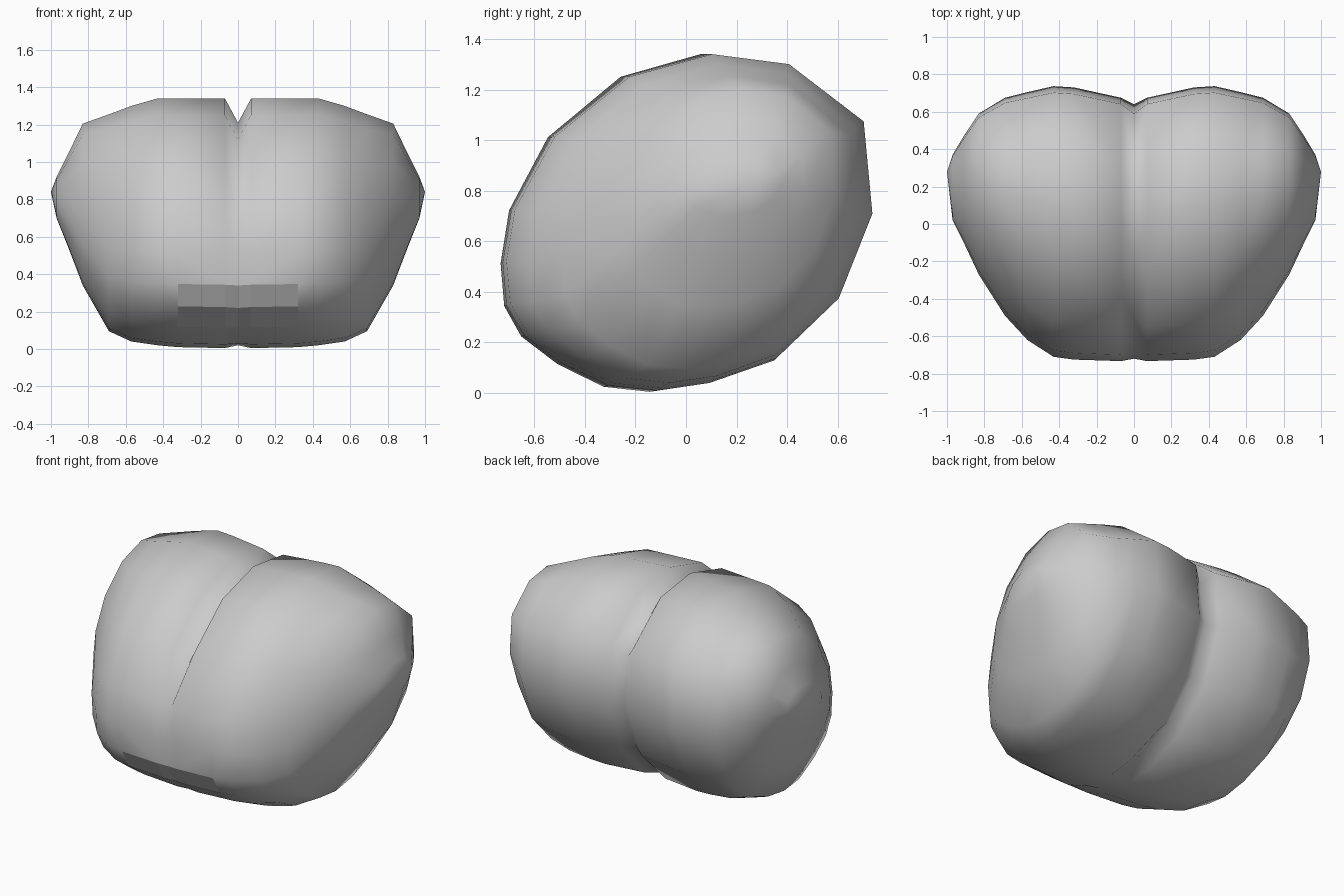
import bpy, bmesh

# Side profile (y, z) of a lobe, clockwise from the top
profile = [(0.09, 1.34), (0.40, 1.30), (0.70, 1.07), (0.735, 0.70),
           (0.60, 0.36), (0.35, 0.12), (0.09, 0.03), (-0.12, 0.0),
           (-0.31, 0.02), (-0.50, 0.11), (-0.65, 0.22), (-0.72, 0.34),
           (-0.735, 0.51), (-0.70, 0.72), (-0.54, 1.01), (-0.24, 1.25)]

# Crease line on the centre plane, point for point with the profile
crease = [(0.09, 1.21), (0.36, 1.17), (0.59, 0.99), (0.64, 0.70),
          (0.52, 0.41), (0.31, 0.20), (0.07, 0.09), (-0.12, 0.02),
          (-0.31, 0.03), (-0.50, 0.115), (-0.64, 0.22), (-0.71, 0.34),
          (-0.72, 0.51), (-0.68, 0.69), (-0.50, 0.91), (-0.21, 1.12)]

# Slices going outward: x, y min, y max, z min, z max
slices = [(0.07, -0.733, 0.675, 0.005, 1.34),
          (0.32, -0.725, 0.73, 0.01, 1.34),
          (0.43, -0.71, 0.737, 0.02, 1.34),
          (0.57, -0.62, 0.705, 0.04, 1.30),
          (0.69, -0.49, 0.675, 0.095, 1.255),
          (0.83, -0.27, 0.59, 0.34, 1.205),
          (0.91, -0.10, 0.47, 0.55, 1.04),
          (0.97, 0.02, 0.37, 0.70, 0.92)]
side_tip = (1.0, 0.28, 0.84)
chin = (9, 10)          # profile segments of the flat front patch

bm = bmesh.new()
n = len(profile)


def fit(p, y0, y1, z0, z1):
    return (y0 + (p[0] + 0.735) / 1.47 * (y1 - y0),
            z0 + p[1] / 1.34 * (z1 - z0))


# Two mirrored lobes sharing the crease ring
centre = [bm.verts.new((0, y, z)) for y, z in crease]
for s in (1, -1):
    rings = [centre]
    for x, *box in slices:
        rings.append([bm.verts.new((s * x, *fit(p, *box))) for p in profile])
    for r, (a, b) in enumerate(zip(rings, rings[1:])):
        for i in range(n):
            j = (i + 1) % n
            f = bm.faces.new((a[i], a[j], b[j], b[i]))
            f.smooth = not (i in chin and r < 2)
    tip = bm.verts.new((s * side_tip[0], *side_tip[1:]))
    for i in range(n):
        bm.faces.new((rings[-1][i], rings[-1][(i + 1) % n], tip)).smooth = True

bmesh.ops.recalc_face_normals(bm, faces=bm.faces)
mesh = bpy.data.meshes.new("cleft_body")
bm.to_mesh(mesh)
bm.free()
body = bpy.data.objects.new("cleft_body", mesh)
bpy.context.collection.objects.link(body)
